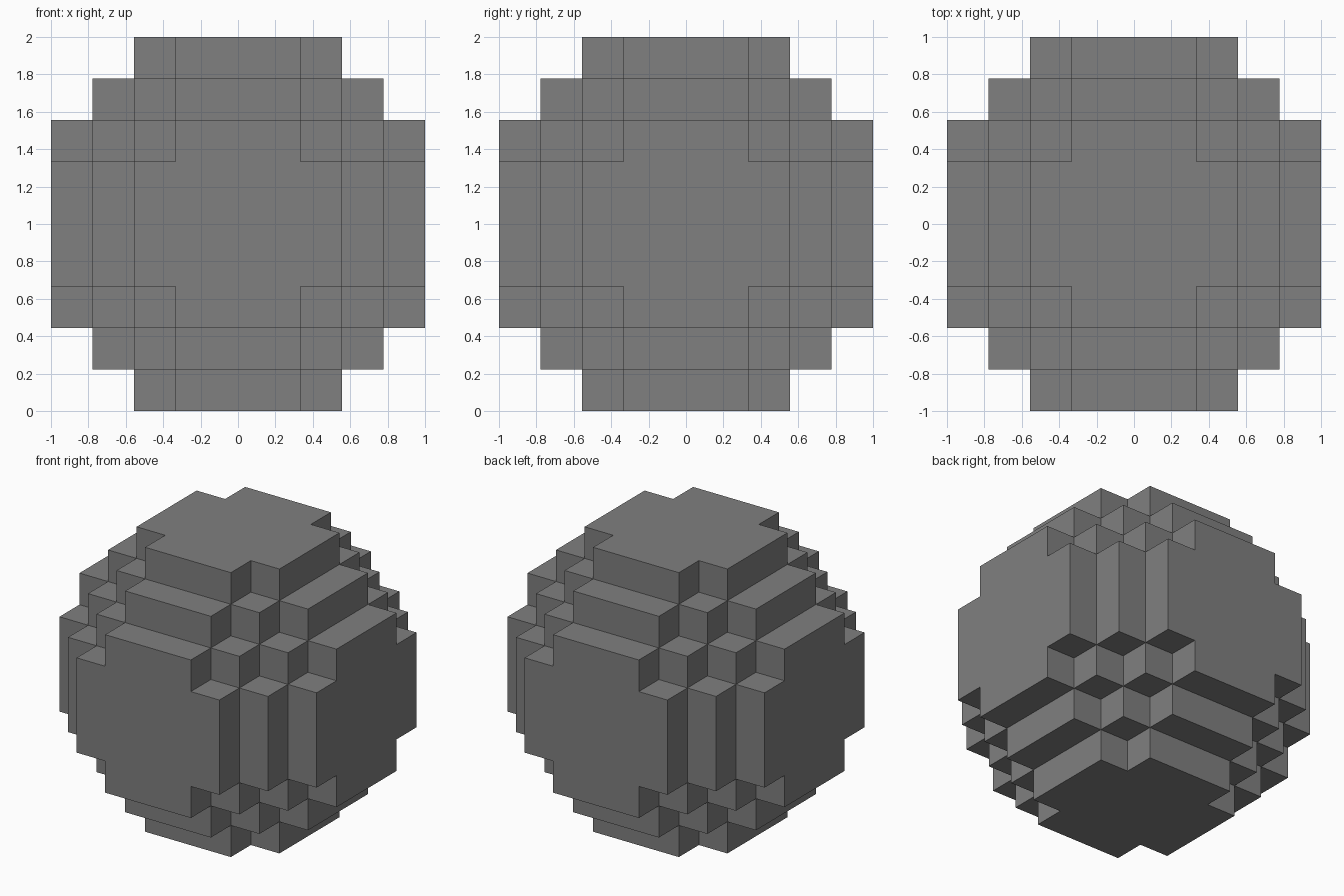
import bpy
import bmesh
import math
from itertools import product
from mathutils import Vector

cube = bpy.data.objects.get("Cube")
if cube:
    bpy.data.objects.remove(cube, do_unlink=True)

CELLS = 9                  # blocks across the ball
SIZE = 2 / CELLS           # edge of one block
REACH = CELLS // 2
RADIUS_SQ = 21.5           # in block units


def inside(cell):
    return cell.length_squared < RADIUS_SQ


def add_side(bm, cell, axis, sign):
    """Add the outward square on one side of a block."""
    normal, u, v = (Vector((0, 0, 0)) for _ in range(3))
    normal[axis] = sign
    u[(axis + 1) % 3] = 0.5
    v[(axis + 2) % 3] = 0.5 * sign
    middle = cell + normal * 0.5
    corners = (middle - u - v, middle + u - v, middle + u + v, middle - u + v)
    bm.faces.new([bm.verts.new(c * SIZE + Vector((0, 0, 1))) for c in corners])


# Grey material
grey = bpy.data.materials.new("mid_grey")
grey.use_nodes = True
colour = (0.214, 0.214, 0.214, 1)
grey.diffuse_color = colour
grey.node_tree.nodes["Principled BSDF"].inputs["Base Color"].default_value = colour

# Stepped ball: only the exposed sides of the blocks
bm = bmesh.new()
span = range(-REACH, REACH + 1)
for cell in map(Vector, product(span, repeat=3)):
    if not inside(cell):
        continue
    for axis, sign in product(range(3), (-1, 1)):
        neighbour = cell.copy()
        neighbour[axis] += sign
        if not inside(neighbour):
            add_side(bm, cell, axis, sign)

# Weld the squares and merge flat areas into single faces
bmesh.ops.remove_doubles(bm, verts=bm.verts, dist=SIZE / 100)
bmesh.ops.dissolve_limit(bm, angle_limit=math.radians(1),
                         verts=bm.verts, edges=bm.edges)

mesh = bpy.data.meshes.new("stepped_ball")
bm.to_mesh(mesh)
bm.free()
mesh.materials.append(grey)
ball = bpy.data.objects.new("stepped_ball", mesh)
bpy.context.collection.objects.link(ball)
